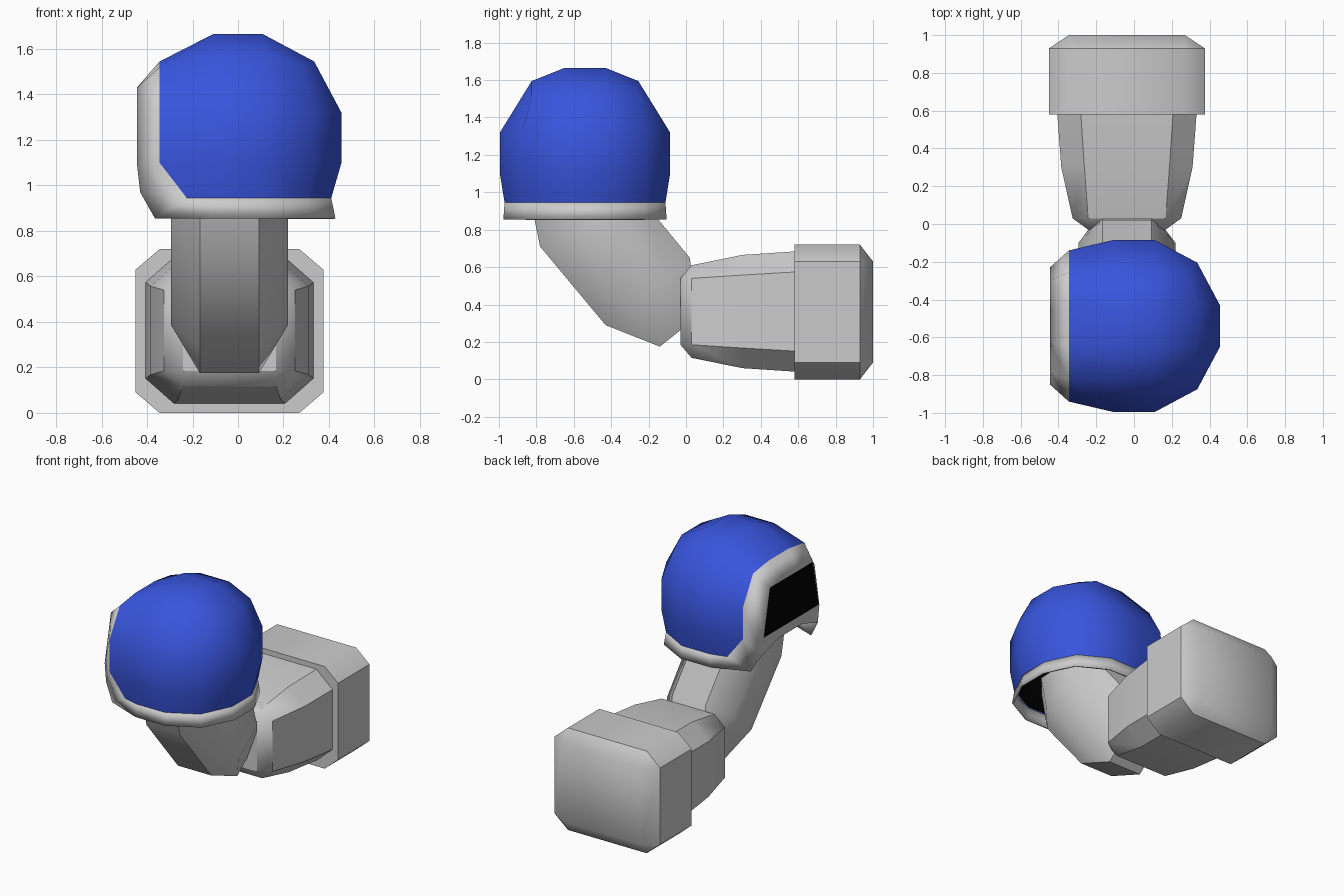
import bpy, bmesh, math
from mathutils import Vector

if "Cube" in bpy.data.objects:
    bpy.data.objects.remove(bpy.data.objects["Cube"])

CX = -0.0375          # shared centre of mount and neck
CENTRE = Vector((0, -0.54, 1.21))   # centre of the dome


def finish(bm, name, angle, colour=None):
    bmesh.ops.recalc_face_normals(bm, faces=bm.faces)
    me = bpy.data.meshes.new(name)
    bm.to_mesh(me)
    bm.free()
    ob = bpy.data.objects.new(name, me)
    bpy.context.collection.objects.link(ob)
    if colour:
        mat = bpy.data.materials.new(name + "_colour")
        mat.diffuse_color = (*colour, 1)
        mat.use_nodes = True
        mat.node_tree.nodes["Principled BSDF"].inputs["Base Color"].default_value = mat.diffuse_color
        me.materials.append(mat)
    bpy.ops.object.select_all(action='DESELECT')
    ob.select_set(True)
    bpy.context.view_layer.objects.active = ob
    bpy.ops.object.shade_smooth_by_angle(angle=math.radians(angle))
    return ob


def loft(name, sections, angle=42):
    """Skin eight-sided sections: (low yz, high yz, half width, flat half width, flat half height)."""
    bm = bmesh.new()
    rings = []
    for lo, hi, w, cw, ch in sections:
        lo, hi = Vector((0, *lo)), Vector((0, *hi))
        mid, h = (lo + hi) / 2, (hi - lo).length / 2
        u = (hi - lo).normalized()
        pts = [(cw, -h), (w, -ch), (w, ch), (cw, h),
               (-cw, h), (-w, ch), (-w, -ch), (-cw, -h)]
        rings.append([bm.verts.new(mid + u * b + Vector((CX + a, 0, 0))) for a, b in pts])
    for r, s in zip(rings, rings[1:]):
        for i in range(8):
            j = (i + 1) % 8
            bm.faces.new((r[i], r[j], s[j], s[i]))
    bm.faces.new(rings[0])
    bm.faces.new(rings[-1])
    bmesh.ops.remove_doubles(bm, verts=bm.verts, dist=0.0005)
    return finish(bm, name, angle)


def upright(y, w, h, cw, ch, z=0.3625):
    return ((y, z - h), (y, z + h), w, cw, ch)


# wall mount block with a softened back
loft("mount_block", [
    upright(0.58, 0.4125, 0.36, 0.3075, 0.27, 0.36),
    upright(0.93, 0.4125, 0.36, 0.3075, 0.27, 0.36),
    upright(1.0, 0.3075, 0.27, 0.3075, 0.27, 0.36)])

# tapered socket between block and neck
loft("tapered_socket", [
    upright(0.60, 0.37, 0.3225, 0.245, 0.2125),
    upright(0.30, 0.3475, 0.3025, 0.225, 0.195),
    upright(0.03, 0.2875, 0.2475, 0.205, 0.1775),
    upright(-0.03, 0.205, 0.1775, 0.205, 0.1775)], 35)

# bent neck
loft("neck", [
    ((-0.14, 0.175), (0.068, 0.341), 0.13, 0.13, 0.133),
    ((-0.43, 0.29), (0.02, 0.65), 0.2575, 0.13, 0.133),
    ((-0.78, 0.71), (-0.24, 0.966), 0.2575, 0.13, 0.145),
    ((-0.84, 1.0), (-0.25, 1.03), 0.2575, 0.13, 0.145)])


def sgn(a):
    return math.copysign(1, a)


def dome_point(g):
    """Place a grid vertex of the 3x3-per-side cube on the dome."""
    ext = [abs(c) > 1 for c in g]
    size = {1: 0.455, 2: 0.335, 3: 0.275}[sum(ext)]
    p = Vector([sgn(c) * (size if e else 0.11) for c, e in zip(g, ext)])
    if ext[1] and g.z > 1:
        p.y, p.z = sgn(g.y) * 0.285, 0.385 if not ext[0] else 0.31
    if g.x < -1:
        p.x = -0.345
        if ext[1] and not ext[2]:
            p.y = sgn(g.y) * 0.40
    if g.z < -1:
        p.z = -0.265
        if ext[0] and ext[1]:
            p.x, p.y = (-0.225, sgn(g.y) * 0.40) if g.x < 0 else (0.31, sgn(g.y) * 0.32)
        elif ext[0]:
            p.x = 0.41
        else:
            p.y = sgn(g.y) * 0.43
    return CENTRE + p


def rim_point(g):
    """Outer edge of the rim that borders the dome's opening."""
    s = sgn(g.y)
    if g.x < -1:
        if g.z > 1:
            return Vector((-0.445, -0.54 + s * (0.24 if abs(g.y) > 1 else 0.09), 1.43))
        if g.z > 0:
            return Vector((-0.445, -0.54 + s * 0.31, 1.10))
        if g.z > -1:
            return Vector((-0.43, -0.54 + s * 0.315, 0.97))
        return Vector((-0.365, -0.54 + s * 0.34, 0.855))
    p = dome_point(g) - CENTRE
    return CENTRE + Vector((p.x * 1.045, p.y * 1.015, -0.355))


def build_shell(rim):
    bm = bmesh.new()
    bmesh.ops.create_cube(bm, size=3)
    bmesh.ops.subdivide_edges(bm, edges=bm.edges[:], cuts=2, use_grid_fill=True)
    cut = [f for f in bm.faces
           if f.calc_center_median().x < -1.4 or f.calc_center_median().z < -1.4]
    bmesh.ops.delete(bm, geom=cut, context='FACES')
    old = bm.faces[:]
    new = []
    if rim:
        edges = [e for e in bm.edges if e.is_boundary]
        res = bmesh.ops.extrude_edge_only(bm, edges=edges)
        new = [v for v in res["geom"] if isinstance(v, bmesh.types.BMVert)]
    moved = set(new)
    for v in bm.verts:
        v.co = rim_point(v.co) if v in moved else dome_point(v.co)
    if rim:
        bmesh.ops.delete(bm, geom=old, context='FACES')
    return bm


# dome, its dark lining and the grey rim
finish(build_shell(False), "dome", 70, (0.04, 0.09, 0.72))
lining = build_shell(False)
for vert in lining.verts:
    vert.co = CENTRE + (vert.co - CENTRE) * 0.975
finish(lining, "dome_lining", 70, (0, 0, 0))
edge = finish(build_shell(True), "dome_rim", 40)
solid = edge.modifiers.new("thickness", 'SOLIDIFY')
solid.thickness = 0.012
solid.offset = -1


def panel(name, pts, colour=None):
    bm = bmesh.new()
    bm.faces.new([bm.verts.new((x, -0.54 + y, z)) for x, y, z in pts])
    finish(bm, name, 30, colour)


# dark window in the side opening with a chin strip below it
panel("window", [(-0.442, -0.24, 1.43), (-0.442, 0.24, 1.43),
                 (-0.442, 0.31, 1.10), (-0.442, -0.31, 1.10)], (0, 0, 0))
panel("chin_strip", [(-0.442, -0.31, 1.10), (-0.442, 0.31, 1.10), (-0.43, 0.315, 0.97),
                     (-0.435, 0.13, 1.03), (-0.435, -0.13, 1.03), (-0.43, -0.315, 0.97)])
